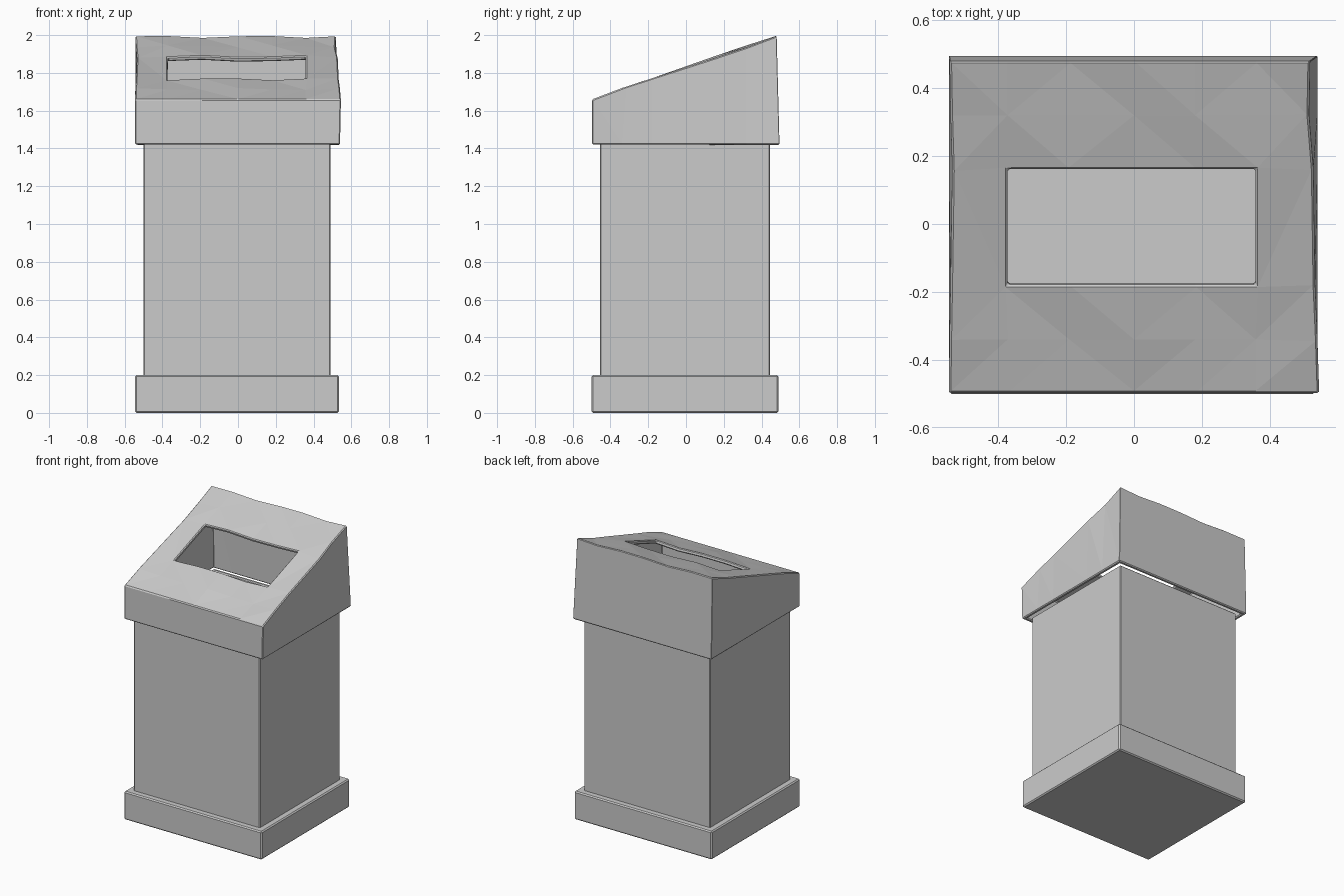
import bpy, bmesh
import math

if "Cube" in bpy.data.objects:
    bpy.data.objects.remove(bpy.data.objects["Cube"])


def finish(name, bm, thickness=0.0, bevel=0.008):
    bmesh.ops.recalc_face_normals(bm, faces=bm.faces[:])
    mesh = bpy.data.meshes.new(name)
    bm.to_mesh(mesh)
    bm.free()
    obj = bpy.data.objects.new(name, mesh)
    bpy.context.collection.objects.link(obj)
    if thickness:
        wall = obj.modifiers.new("wall", 'SOLIDIFY')
        wall.thickness = thickness
        wall.offset = -1
        wall.use_even_offset = True
    edge = obj.modifiers.new("edge", 'BEVEL')
    edge.width = bevel
    edge.segments = 1
    edge.limit_method = 'ANGLE'
    edge.angle_limit = math.radians(35)
    return obj


def box(x0, x1, y0, y1, z0, z1, open_top=False):
    bm = bmesh.new()
    bmesh.ops.create_cube(bm, size=1)
    for v in bm.verts:
        v.co = (x1 if v.co.x > 0 else x0,
                y1 if v.co.y > 0 else y0,
                z1 if v.co.z > 0 else z0)
    if open_top:
        top = [f for f in bm.faces if all(v.co.z > z1 - 1e-5 for v in f.verts)]
        bmesh.ops.delete(bm, geom=top, context='FACES_ONLY')
    return bm


# Plinth and hollow body
finish("base_plinth", box(-0.545, 0.535, -0.5, 0.49, 0.0, 0.2))
finish("bin_body", box(-0.5, 0.49, -0.455, 0.445, 0.18, 1.43, True), 0.025, 0.006)

# Slightly dented sloping lid: top sheet with a rectangular opening
rows = [-0.497, -0.34, -0.18, 0.16, 0.32, 0.48]
left = [-0.545, -0.543, -0.54, -0.535, -0.54, -0.543]
right = [0.545, 0.54, 0.533, 0.528, 0.515, 0.518]
inner = [-0.372, -0.19, 0.0, 0.18, 0.358]
bm = bmesh.new()
grid = []
for j, y in enumerate(rows):
    line = []
    for i, x in enumerate([left[j]] + inner + [right[j]]):
        slope = 1.66 + (y + 0.497) * 0.343
        dent = 0.006 * math.sin(2.1 * i + 1.3 * j) if j else 0.0
        if j == 5:
            dent = -0.002 + 0.006 * math.sin(2.1 * i + 0.4)
        line.append(bm.verts.new((x, y, slope + dent)))
    grid.append(line)
for j in range(5):
    for i in range(6):
        if j == 2 and 1 <= i <= 4:
            continue
        bm.faces.new((grid[j][i], grid[j][i + 1], grid[j + 1][i + 1], grid[j + 1][i]))

# Lid skirt dropped from the outer border
opening = {v for j in (2, 3) for v in grid[j][1:6]}
border = [e for e in bm.edges if e.is_boundary and not all(v in opening for v in e.verts)]
skirt = bmesh.ops.extrude_edge_only(bm, edges=border)
for v in skirt["geom"]:
    if isinstance(v, bmesh.types.BMVert):
        v.co.z = 1.42
        if v.co.y > 0.47:
            v.co.y = 0.495
        if v.co.x > 0.5:
            v.co.x = 0.54
        elif v.co.x < -0.5:
            v.co.x = -0.545
bmesh.ops.triangulate(bm, faces=bm.faces[:])
finish("sloped_lid", bm, 0.025, 0.006)
